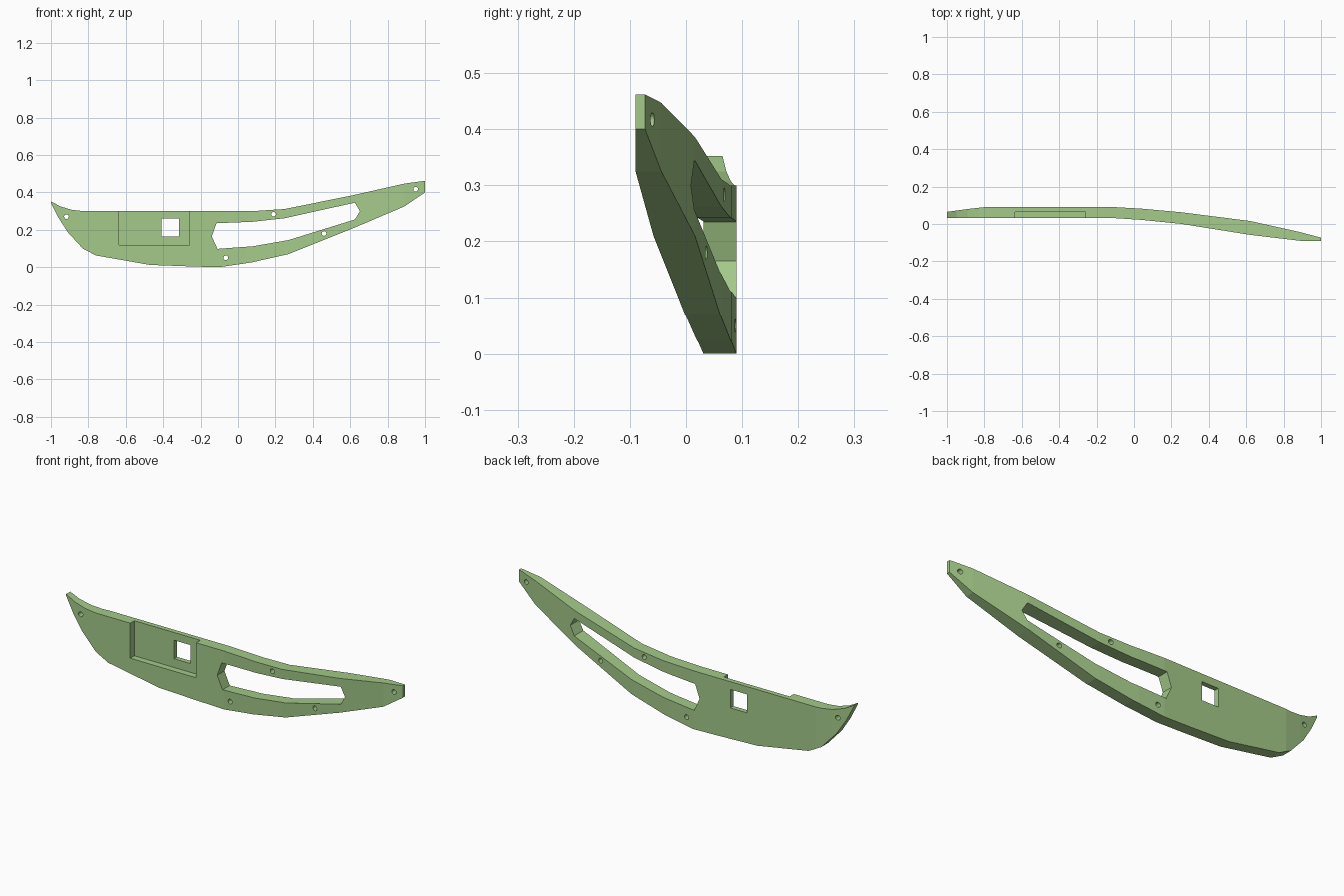
import bpy, bmesh, math
from mathutils import Matrix

if "Cube" in bpy.data.objects:
    bpy.data.objects.remove(bpy.data.objects["Cube"])

# Edge lines of the curved panel: top/bottom as (x, z), front/back as (x, y)
TOP = [(-1, .352), (-.95, .325), (-.89, .307), (-.83, .30), (.08, .30),
       (.25, .311), (.62, .386), (.89, .447), (1, .462)]
BOTTOM = [(-1, .345), (-.96, .265), (-.91, .187), (-.83, .10), (-.76, .063),
          (-.47, .012), (-.25, .004), (-.1, 0), (.07, .025), (.27, .07),
          (.62, .21), (.89, .325), (1, .40)]
FRONT = [(-1, .032), (-.1, .031), (.04, .022), (.25, .001), (.62, -.058),
         (.89, -.09), (1, -.09)]
BACK = [(-1, .065), (-.89, .08), (-.8, .09), (-.1, .09), (.04, .082),
        (.25, .063), (.62, .016), (.89, -.044), (1, -.073)]


def at(line, x):
    for (x0, v0), (x1, v1) in zip(line, line[1:]):
        if x <= x1:
            return v0 + (v1 - v0) * (x - x0) / (x1 - x0)
    return line[-1][1]


def finish(bm, name):
    bmesh.ops.recalc_face_normals(bm, faces=bm.faces)
    mesh = bpy.data.meshes.new(name)
    bm.to_mesh(mesh)
    bm.free()
    ob = bpy.data.objects.new(name, mesh)
    bpy.context.collection.objects.link(ob)
    return ob


def prism(outline, y0, y1, name):
    bm = bmesh.new()
    a = [bm.verts.new((x, y0, z)) for x, z in outline]
    b = [bm.verts.new((x, y1, z)) for x, z in outline]
    bm.faces.new(a)
    bm.faces.new(b[::-1])
    for i in range(len(a)):
        j = (i + 1) % len(a)
        bm.faces.new((a[i], b[i], b[j], a[j]))
    return finish(bm, name)


def rect(x0, x1, z0, z1):
    return [(x0, z0), (x1, z0), (x1, z1), (x0, z1)]


def circle(x, z, r=.0125, n=16):
    return [(x + r * math.cos(2 * math.pi * i / n),
             z + r * math.sin(2 * math.pi * i / n)) for i in range(n)]


# Panel body lofted through four-cornered sections
bm = bmesh.new()
rings = []
for x in sorted({p[0] for line in (TOP, BOTTOM, FRONT, BACK) for p in line}):
    f, k, t, b = (at(line, x) for line in (FRONT, BACK, TOP, BOTTOM))
    rings.append([bm.verts.new((x, y, z)) for y, z in ((f, b), (k, b), (k, t), (f, t))])
for r, s in zip(rings, rings[1:]):
    for i in range(4):
        j = (i + 1) % 4
        bm.faces.new((r[i], r[j], s[j], s[i]))
bm.faces.new(rings[0])
bm.faces.new(rings[-1])
panel = finish(bm, "curved_panel")

# Long window, recessed pocket open at the top, square opening, screw holes
window = [(-.115, .235), (.08, .243), (.25, .262), (.625, .345), (.652, .30),
          (.625, .255), (.27, .145), (.08, .112), (-.11, .098), (-.14, .165)]
cutters = [prism(window, -.3, .3, "window_cutter"),
           prism(rect(-.635, -.26, .12, .4), -.3, .065, "pocket_cutter"),
           prism(rect(-.41, -.315, .165, .26), -.3, .3, "square_cutter")]
for x, z in [(-.917, .27), (.19, .283), (.46, .18), (-.065, .05), (.95, .417)]:
    cutters.append(prism(circle(x, z), -.3, .3, "screw_hole_cutter"))

bpy.context.view_layer.objects.active = panel
for c in cutters:
    c.hide_render = True
    mod = panel.modifiers.new("cut", 'BOOLEAN')
    mod.operation = 'DIFFERENCE'
    mod.solver = 'EXACT'
    mod.object = c
    bpy.ops.object.modifier_apply(modifier=mod.name)
    bpy.data.objects.remove(c)

# Green finish
mat = bpy.data.materials.new("green")
mat.diffuse_color = (.37, .59, .25, 1)
mat.use_nodes = True
mat.node_tree.nodes["Principled BSDF"].inputs["Base Color"].default_value = mat.diffuse_color
panel.data.materials.clear()
panel.data.materials.append(mat)
